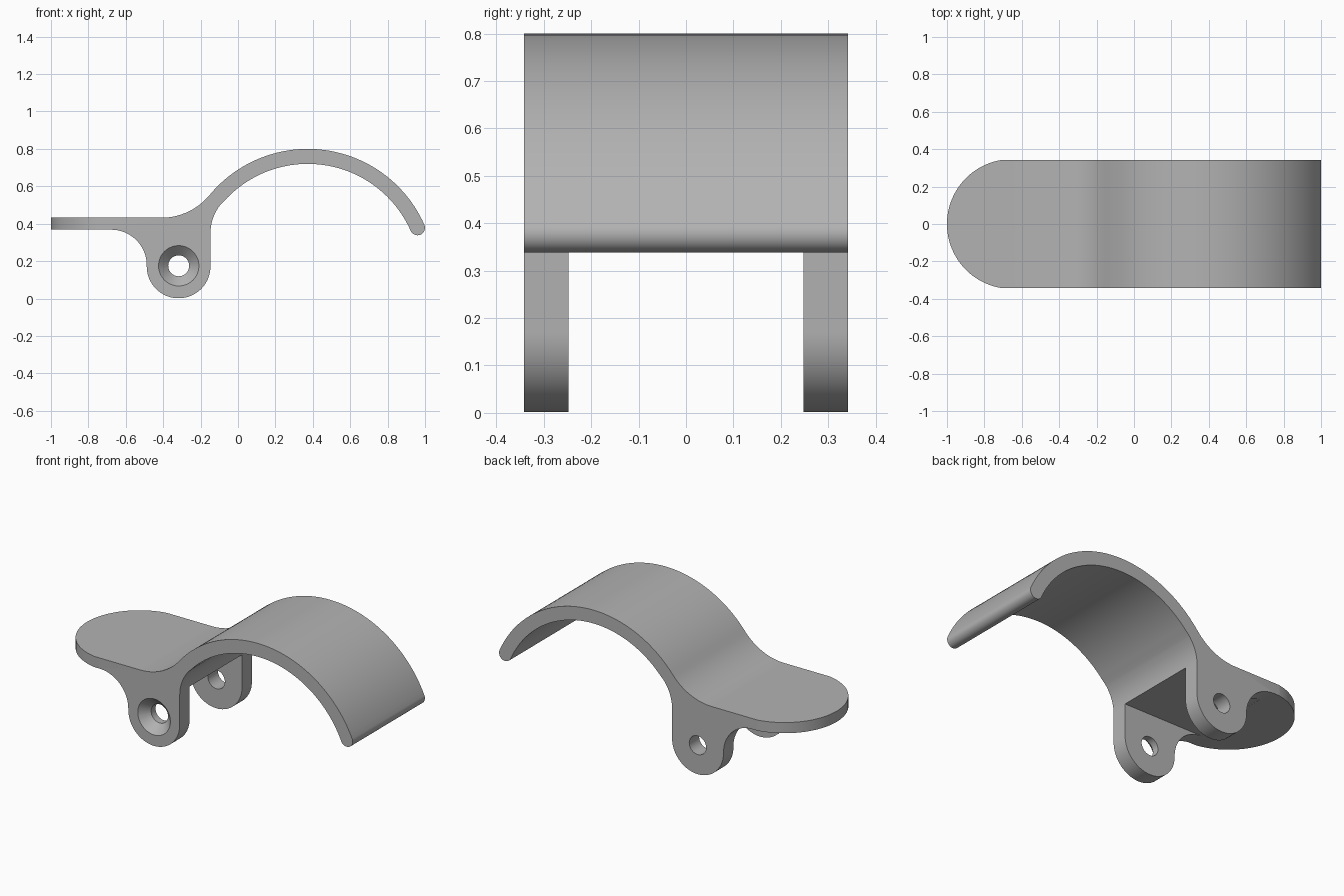
import bpy, bmesh
from math import sin, cos, radians, atan2, degrees

if "Cube" in bpy.data.objects:
    bpy.data.objects.remove(bpy.data.objects["Cube"], do_unlink=True)

HALF_W = 0.342          # half the width of the bracket
LUG_IN = 0.248          # inner face of each lug
HOLE = (-0.317, 0.175)  # pivot hole centre (x, z)


def arc(center, radius, start, end, steps):
    """Points along an arc, angles in degrees."""
    pts = []
    for i in range(steps + 1):
        a = radians(start + (end - start) * i / steps)
        pts.append((center[0] + radius * cos(a), center[1] + radius * sin(a)))
    return pts


def heading(a, b):
    return degrees(atan2(b[1] - a[1], b[0] - a[0]))


def prism(name, points, low, high, axis):
    """Extrude a closed outline along y (points are x, z) or z (points are x, y)."""
    def place(p, t):
        return (p[0], t, p[1]) if axis == "y" else (p[0], p[1], t)
    bm = bmesh.new()
    a = [bm.verts.new(place(p, low)) for p in points]
    b = [bm.verts.new(place(p, high)) for p in points]
    bm.faces.new(a)
    bm.faces.new(b)
    for i in range(len(points)):
        j = (i + 1) % len(points)
        bm.faces.new((a[i], a[j], b[j], b[i]))
    bmesh.ops.recalc_face_normals(bm, faces=bm.faces)
    return finish(name, bm)


def finish(name, bm):
    mesh = bpy.data.meshes.new(name)
    bm.to_mesh(mesh)
    bm.free()
    obj = bpy.data.objects.new(name, mesh)
    bpy.context.collection.objects.link(obj)
    return obj


def cone_along_y(name, r_front, r_back, y_front, y_back):
    prof = bmesh.new()
    rings = []
    for r, y in ((r_front, y_front), (r_back, y_back)):
        rings.append([prof.verts.new((x, y, z)) for x, z in arc(HOLE, r, 0, 360, 48)[:-1]])
    a, b = rings
    prof.faces.new(a)
    prof.faces.new(b)
    for i in range(len(a)):
        j = (i + 1) % len(a)
        prof.faces.new((a[i], a[j], b[j], b[i]))
    bmesh.ops.recalc_face_normals(prof, faces=prof.faces)
    return finish(name, prof)


def boolean(target, cutter, operation):
    mod = target.modifiers.new(cutter.name, "BOOLEAN")
    mod.object, mod.operation, mod.solver = cutter, operation, "EXACT"
    bpy.context.view_layer.objects.active = target
    bpy.ops.object.modifier_apply(modifier=mod.name)
    bpy.data.objects.remove(cutter, do_unlink=True)


# Side profile: plate, lug and curved arm in one outline
arm = (0.373, 0.118)
tip = (arm[0] + 0.642 * cos(radians(23.9)), arm[1] + 0.642 * sin(radians(23.9)))
top_fillet = (-0.41, 0.767)
inner_fillet = (0.096, 0.35)
inner_turn = heading(arm, inner_fillet)
outer_turn = heading(arm, top_fillet)

outline = [(-1.1, 0.432), (-1.1, 0.368)]
outline += arc((-0.678, 0.178), 0.19, 90, 0, 20)            # plate to lug
outline += arc((-0.3175, 0.172), 0.1705, 180, 360, 40)      # lug bottom
outline += arc(inner_fillet, 0.243, 180, inner_turn, 12)    # lug to arm
outline += arc(arm, 0.602, inner_turn, 23.9, 48)[1:]        # arm underside
outline += arc(tip, 0.04, 203.9, 383.9, 16)[1:-1]           # rounded tip
outline += arc(arm, 0.682, 23.9, outer_turn, 48)            # arm top
outline += arc(top_fillet, 0.335, outer_turn - 180, -90, 16)[1:]

bracket = prism("curved_bracket", outline, -HALF_W, HALF_W, "y")

# Rounded end of the plate
plan = arc((-0.653, 0), 0.347, 90, 270, 64) + [(1.2, -0.347), (1.2, 0.347)]
boolean(bracket, prism("plate_rounding", plan, -0.2, 1.2, "z"), "INTERSECT")

# Gap between the two lugs
gap = [(-0.66, -0.1), (0.0, -0.1), (0.0, 0.368), (-0.66, 0.368)]
boolean(bracket, prism("lug_gap", gap, -LUG_IN, LUG_IN, "y"), "DIFFERENCE")

# Pivot hole through both lugs, countersunk on the front
boolean(bracket, cone_along_y("pivot_hole", 0.056, 0.056, -0.5, 0.5), "DIFFERENCE")
boolean(bracket, cone_along_y("countersink", 0.118, 0.056, -HALF_W - 0.01, -HALF_W + 0.052),
        "DIFFERENCE")

# Material and shading
grey = bpy.data.materials.new("plain_grey")
grey.use_nodes = True
colour = (0.45, 0.45, 0.45, 1)
grey.diffuse_color = colour
grey.node_tree.nodes["Principled BSDF"].inputs["Base Color"].default_value = colour
bracket.data.materials.clear()
bracket.data.materials.append(grey)
for poly in bracket.data.polygons:
    poly.material_index = 0

bpy.ops.object.select_all(action="DESELECT")
bracket.select_set(True)
bpy.context.view_layer.objects.active = bracket
bpy.ops.object.shade_smooth_by_angle(angle=radians(25))
